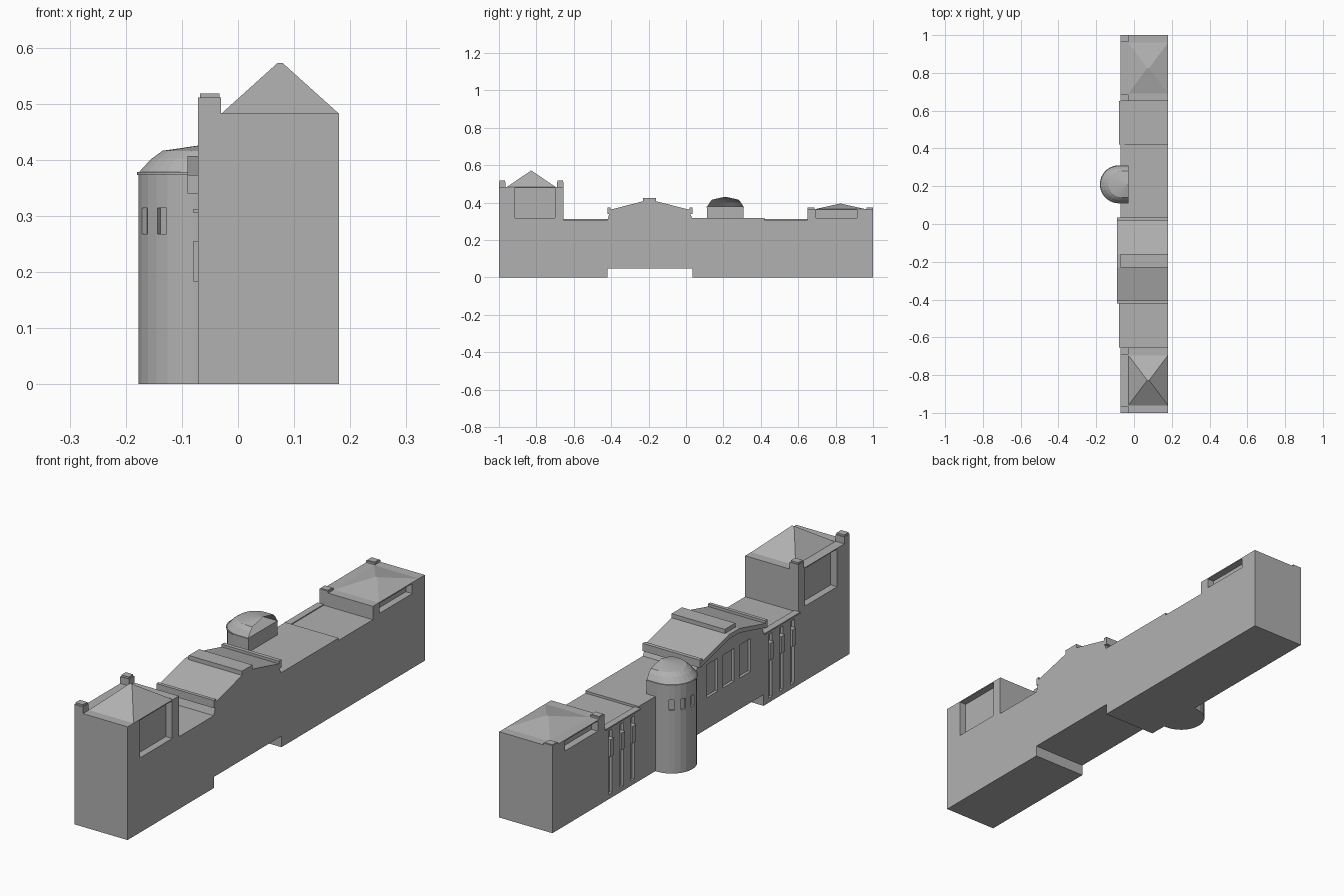
import bpy
from math import sin, cos, pi, radians

if "Cube" in bpy.data.objects:
    bpy.data.objects.remove(bpy.data.objects["Cube"])

XL, XR, XI = -0.071, 0.18, -0.03   # facade, plain side, roof inner edge

# Dark grey stone for every part
stone = bpy.data.materials.new("stone_grey")
stone.diffuse_color = (.44, .44, .44, 1)
stone.use_nodes = True
stone.node_tree.nodes["Principled BSDF"].inputs["Base Color"].default_value = stone.diffuse_color


def mesh(name, verts, faces):
    me = bpy.data.meshes.new(name)
    me.from_pydata(verts, [], faces)
    me.materials.append(stone)
    ob = bpy.data.objects.new(name, me)
    bpy.context.collection.objects.link(ob)
    bpy.context.view_layer.objects.active = ob
    ob.select_set(True)
    bpy.ops.object.mode_set(mode='EDIT')
    bpy.ops.mesh.select_all(action='SELECT')
    bpy.ops.mesh.normals_make_consistent(inside=False)
    bpy.ops.object.mode_set(mode='OBJECT')
    ob.select_set(False)
    return ob


def prism(name, profile, x0, x1):
    """Extrude a (y, z) outline along x."""
    n = len(profile)
    v = [(x, y, z) for x in (x0, x1) for y, z in profile]
    f = [tuple(range(n)), tuple(range(n, 2 * n))]
    f += [(i, (i + 1) % n, n + (i + 1) % n, n + i) for i in range(n)]
    return mesh(name, v, f)


def boxes(name, items):
    """Several separate boxes (x0, x1, y0, y1, z0, z1) in one mesh."""
    v, f = [], []
    for x0, x1, y0, y1, z0, z1 in items:
        b = len(v)
        v += [(x, y, z) for x in (x0, x1) for y in (y0, y1) for z in (z0, z1)]
        f += [tuple(b + i for i in q) for q in
              ((0, 1, 3, 2), (4, 6, 7, 5), (0, 4, 5, 1),
               (2, 3, 7, 6), (0, 2, 6, 4), (1, 5, 7, 3))]
    return mesh(name, v, f)


def cut(ob, cutter):
    cutter.hide_render = True
    m = ob.modifiers.new("cut", 'BOOLEAN')
    m.object, m.operation, m.solver = cutter, 'DIFFERENCE', 'EXACT'
    bpy.context.view_layer.objects.active = ob
    bpy.ops.object.modifier_apply(modifier=m.name)
    bpy.data.objects.remove(cutter)


# Main body: long stepped silhouette, raised underside in the middle
body = prism("main_building", [
    (-1, 0), (-1, .482), (-.655, .482), (-.655, .308), (-.42, .308),
    (-.405, .355), (-.23, .4), (-.16, .4), (.015, .355), (.033, .318),
    (.42, .318), (.42, .308), (.65, .308), (.65, .365), (1, .365), (1, 0),
    (.035, 0), (.035, .047), (-.42, .047), (-.42, 0)], XL, XR)

# Recesses: tower panels on both sides, gable windows, slit windows
rec = []
for y0, y1, z1 in ((-.915, -.7, .478), (.695, .915, .36)):
    rec += [(XR - .03, XR + .1, y0, y1, .318, z1),
            (XL - .1, XL + .03, y0, y1, .318, z1)]
for y in (-.075, -.185, -.295):
    rec.append((XL - .1, XL + .012, y - .037, y + .037, .18, .32))
slits = [s * .535 + d + o for s, o in ((1, 0), (-1, -.005)) for d in (-.075, 0, .075)]
rec += [(XL - .1, XL + .012, y - .012, y + .012, .02, .29) for y in slits]
cut(body, boxes("recess_cutter", rec))

# Spandrel panels across the slit windows and the cornice over them
boxes("spandrel_panels", [(XL - .008, XL + .012, y - .012, y + .012, .183, .255)
                          for y in slits])
boxes("wing_cornices", [(XL - .009, XL + .02, a, b, .306, .312)
                        for a, b in ((-.655, -.42), (.42, .65))])

# Gable roof slab overhanging the facade, with parapets and ridge block
prism("gable_roof", [(-.42, .34), (-.42, .358), (-.23, .407), (-.16, .407),
                     (.033, .358), (.033, .34), (-.16, .388), (-.23, .388)],
      XL - .019, XR)
boxes("gable_parapets", [(XL - .019, XR, -.42, -.405, .34, .373),
                         (XL - .019, XR, .018, .035, .34, .373)])
boxes("ridge_block", [(XL, XR, -.23, -.16, .39, .425)])


# End towers: pyramid roof and corner posts with caps
def tower_top(name, y0, y1, zb, za, zp):
    ya, yb = y0 + .04, y1 - .04
    ym = (y0 + y1) / 2
    v = [(XI, ya, zb), (XR, ya, zb), (XR, yb, zb), (XI, yb, zb),
         (.07, ym, za), (.08, ym, za)]
    mesh(name + "_roof", v, [(0, 1, 5, 4), (1, 2, 5), (2, 3, 4, 5),
                             (3, 0, 4), (3, 2, 1, 0)])
    cap = (zp - zb) * .2
    items = []
    for a in (y0, y1 - .036):
        items += [(XL, XI, a, a + .036, zb - .01, zp - cap),
                  (XL + .003, XI - .003, a + .003, a + .033, zp - cap, zp)]
    boxes(name + "_posts", items)


tower_top("tall_tower", -1, -.655, .482, .572, .518)
tower_top("low_tower", .65, 1, .365, .395, .375)

# Round stair turret: U-shaped plan, stacked rings, faceted half dome
CX, CY, SIDES = -.08, .21, 13


def ring(r, s, z):
    pts = [(XI, CY - r)]
    pts += [(CX - r * sin(pi * i / SIDES), CY - r * cos(pi * i / SIDES))
            for i in range(SIDES + 1)]
    pts.append((XI, CY + r))
    return [(XI + (x - XI) * s, CY + (y - CY) * s, z) for x, y in pts]


def stack(name, levels, open_back=False):
    rings = [ring(*lv) for lv in levels]
    n = len(rings[0])
    f = []
    if not open_back:
        f += [tuple(range(n)), tuple(range((len(rings) - 1) * n, len(rings) * n))]
    for k in range(len(rings) - 1):
        f += [(k * n + i, k * n + (i + 1) % n, k * n + n + (i + 1) % n, k * n + n + i)
              for i in range(n - 1 if open_back else n)]
    return mesh(name, [p for r in rings for p in r], f)


turret = stack("turret_wall", [(.098, 1, 0), (.098, 1, .374)])
stack("turret_cornice", [(.101, 1, .373), (.101, 1, .378)])
# The dome is a shell, open towards the roof
stack("turret_dome", [(.098, 1, .377), (.098, .85, .401), (.098, .71, .416),
                      (.098, .01, .431)], open_back=True)

# Turret windows, one on every second facet
for k in range(-2, 3):
    c = boxes("turret_window_cutter", [(-.03, .01, -.01, .01, .268, .314)])
    a = 2 * pi / SIDES * k
    c.location = (CX - .098 * cos(a), CY + .098 * sin(a), 0)
    c.rotation_euler = (0, 0, -a)
    bpy.context.view_layer.update()
    cut(turret, c)
